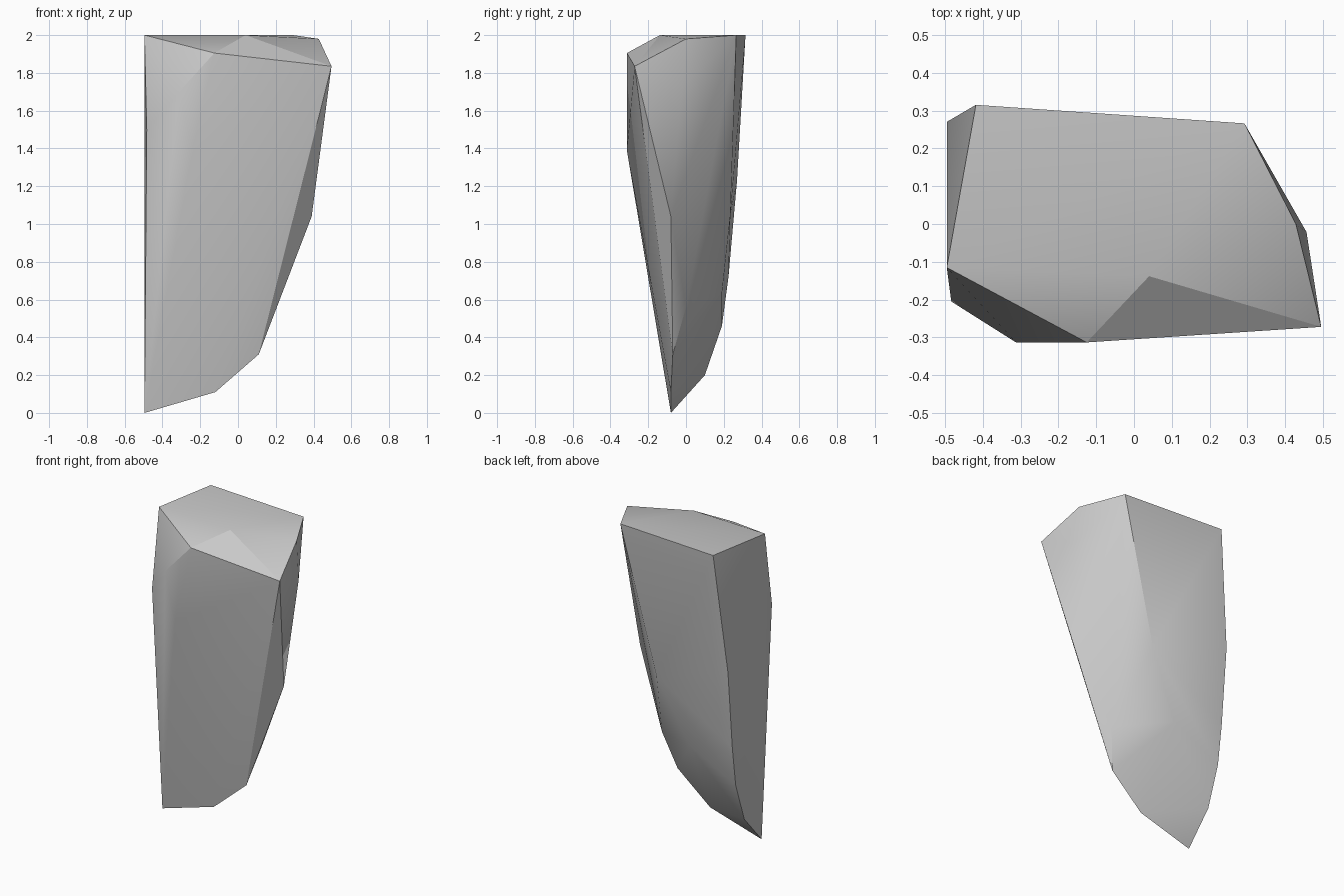
import bpy, bmesh, math
from mathutils import Vector

cube = bpy.data.objects.get("Cube")
if cube:
    bpy.data.objects.remove(cube, do_unlink=True)

# Stone colour
stone = bpy.data.materials.new("grey_stone")
stone.use_nodes = True
grey = (0.58, 0.58, 0.58, 1)
stone.diffuse_color = grey
stone.node_tree.nodes["Principled BSDF"].inputs["Base Color"].default_value = grey

# Corners of the shard, grouped by region
left_peak, inner_peak, front_peak = (-.495, -.115, 2), (.04, -.138, 2), (-.125, -.313, 1.905)
top_corners = [left_peak, inner_peak, (-.418, .315, 2), (.292, .266, 2), (.428, 0, 1.98)]
front_corners = [front_peak, (.495, -.272, 1.835), (-.312, -.313, 1.7),
                 (-.24, -.313, 1.39), (-.483, -.205, 1.5)]
right_edge = [(.456, -.021, 1.73), (.39, -.08, 1.04), (.175, 0, .56),
              (.11, -.07, .31), (-.12, -.08, .11)]
# Rounded ridge running down the back from the rear corner
back_ridge = [(.05, .235, 1.05), (-.16, .19, .63)]
# Back edge of the flat side, curving down to the tip
back_edge = [(-.495, y, z) for y, z in
             ((.27, 1.23), (.225, .72), (.19, .46), (.1, .2), (-.08, 0))]

# Wrap the corners in a closed chipped solid
bm = bmesh.new()
for corner in top_corners + front_corners + right_edge + back_ridge + back_edge:
    bm.verts.new(corner)
bmesh.ops.convex_hull(bm, input=bm.verts[:])
loose = [v for v in bm.verts if not v.link_faces]
bmesh.ops.delete(bm, geom=loose, context='VERTS')
bmesh.ops.recalc_face_normals(bm, faces=bm.faces[:])
mesh = bpy.data.meshes.new("rock_shard")
bm.to_mesh(mesh)
bm.free()
mesh.materials.append(stone)

shard = bpy.data.objects.new("rock_shard", mesh)
bpy.context.collection.objects.link(shard)

# Soft facets with crisp main edges
bpy.ops.object.select_all(action='DESELECT')
shard.select_set(True)
bpy.context.view_layer.objects.active = shard
bpy.ops.object.shade_smooth_by_angle(angle=math.radians(30))


def touches(face, corner):
    return any((mesh.vertices[i].co - Vector(corner)).length < .001 for i in face.vertices)


# Flat chip between the front and inner peaks
for face in mesh.polygons:
    if touches(face, front_peak) and touches(face, inner_peak) and not touches(face, left_peak):
        face.use_smooth = False
